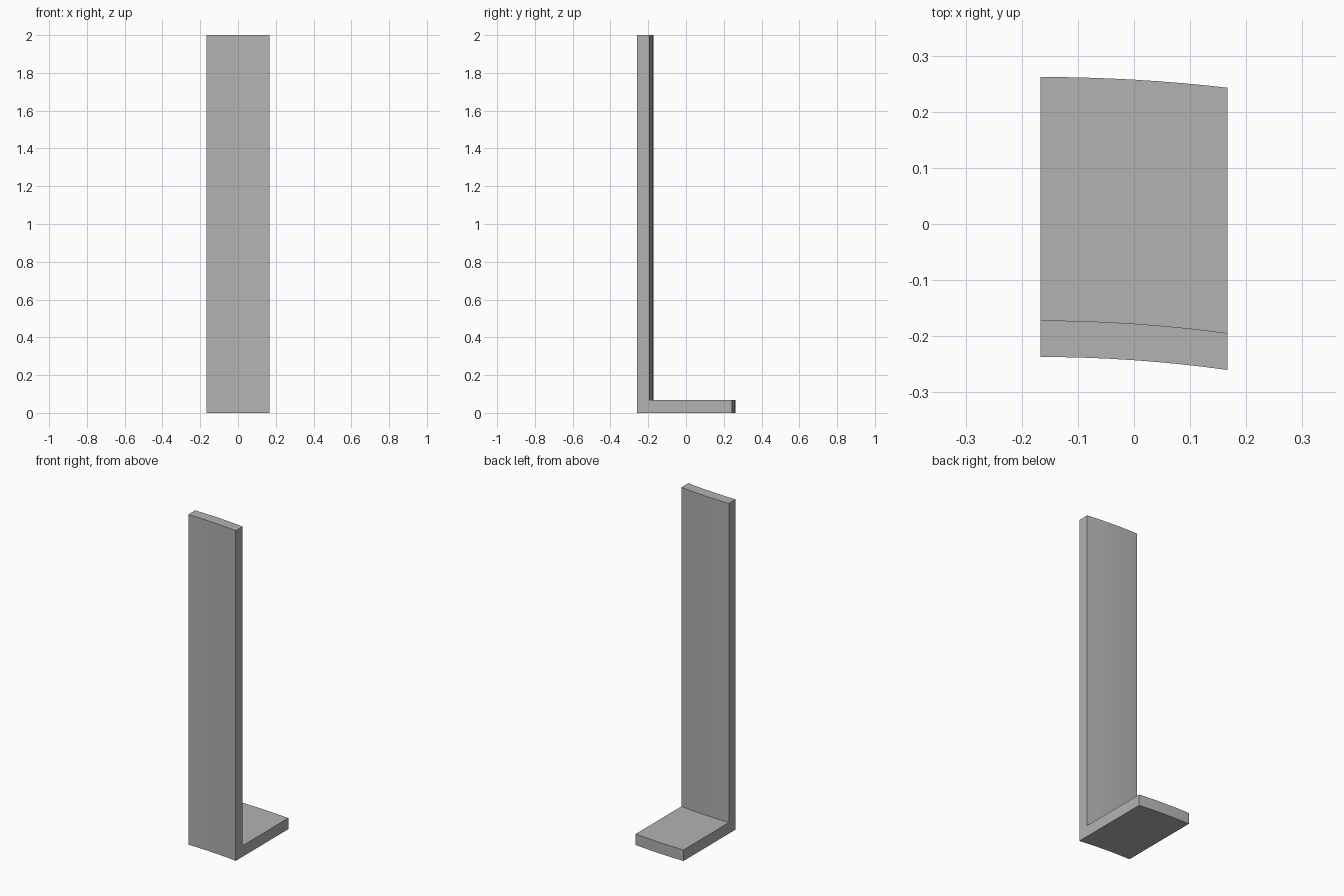
import bpy, bmesh, math

cube = bpy.data.objects.get("Cube")
if cube:
    bpy.data.objects.remove(cube, do_unlink=True)

HALF_WIDTH = 0.167
HEIGHT = 2.0
THICK = 0.067
SEGMENTS = 8
# Axis that all curved faces share, and their radii
AXIS_Y = -2.66
R_FRONT, R_INNER, R_BACK = 2.423, 2.488, 2.922

# One flat grey
grey = bpy.data.materials.new("plain grey")
grey.use_nodes = True
colour = (0.45, 0.45, 0.45, 1)
grey.diffuse_color = colour
grey.node_tree.nodes["Principled BSDF"].inputs["Base Color"].default_value = colour

# L-shaped cross-section as (radius, height)
profile = [(R_FRONT, 0), (R_BACK, 0), (R_BACK, THICK),
           (R_INNER, THICK), (R_INNER, HEIGHT), (R_FRONT, HEIGHT)]


def section(bm, x):
    """Ring of the profile bent around the shared axis at this x."""
    offset = x + HALF_WIDTH
    return [bm.verts.new((x, AXIS_Y + math.sqrt(r * r - offset * offset), z))
            for r, z in profile]


# Curved angle panel: upright and foot in one piece
bm = bmesh.new()
rings = [section(bm, -HALF_WIDTH + 2 * HALF_WIDTH * i / SEGMENTS)
         for i in range(SEGMENTS + 1)]
count = len(profile)
for a, b in zip(rings, rings[1:]):
    for i in range(count):
        j = (i + 1) % count
        bm.faces.new((a[i], a[j], b[j], b[i]))
# End faces, split into foot and upright
for ring in (rings[0], rings[-1]):
    bm.faces.new((ring[0], ring[1], ring[2], ring[3]))
    bm.faces.new((ring[0], ring[3], ring[4], ring[5]))
bmesh.ops.recalc_face_normals(bm, faces=bm.faces)

mesh = bpy.data.meshes.new("curved_angle_panel")
bm.to_mesh(mesh)
bm.free()
mesh.materials.append(grey)
panel = bpy.data.objects.new("curved_angle_panel", mesh)
bpy.context.collection.objects.link(panel)
